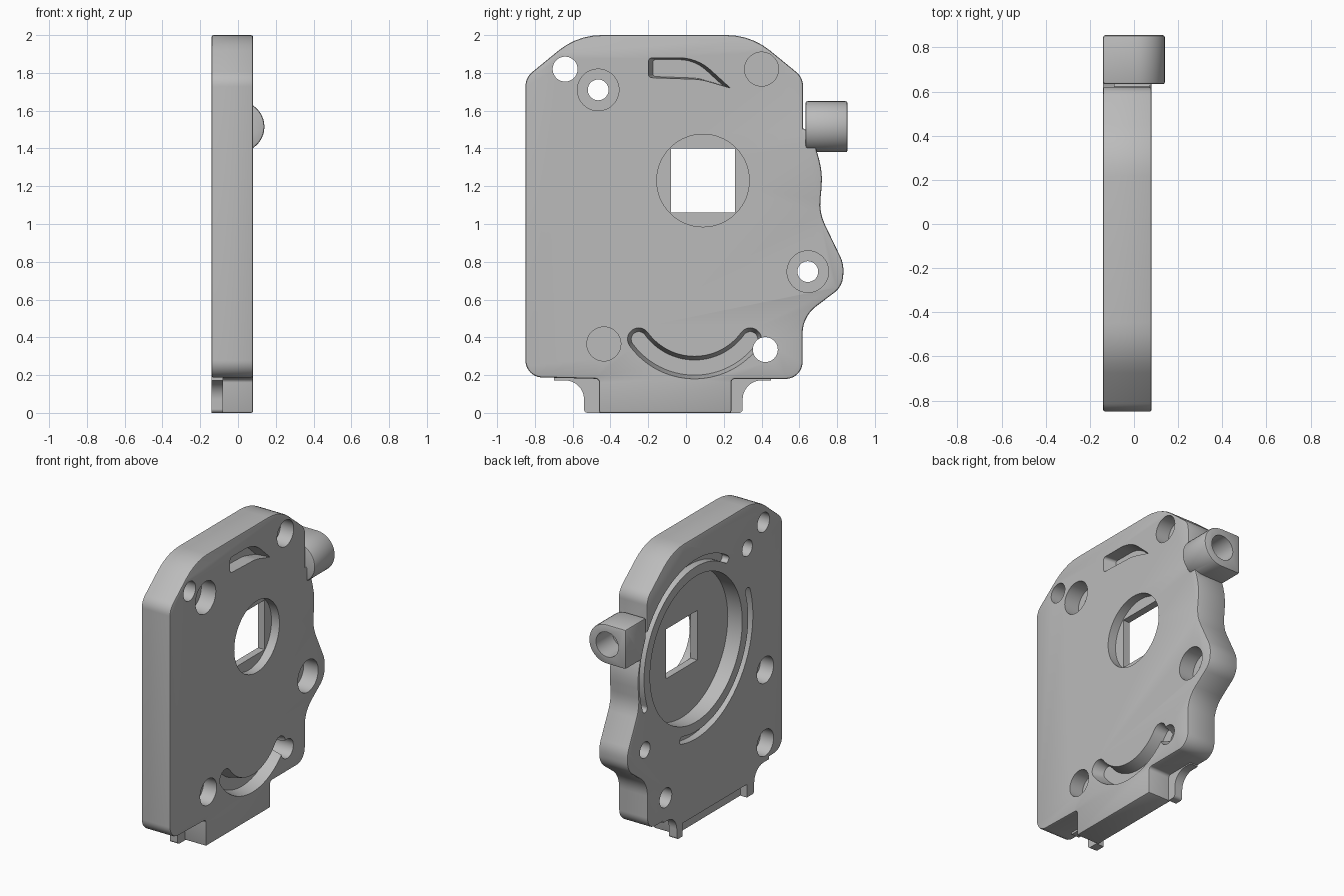
import bpy, bmesh, math
from mathutils import Vector

cube = bpy.data.objects.get("Cube")
if cube:
    bpy.data.objects.remove(cube, do_unlink=True)

grey = bpy.data.materials.new("plain_grey")
grey.use_nodes = True
grey.diffuse_color = (0.5, 0.5, 0.5, 1)
grey.node_tree.nodes["Principled BSDF"].inputs["Base Color"].default_value = (0.5, 0.5, 0.5, 1)

BACK, FRONT = -0.14, 0.08      # plate faces along x
CENTRE = (0.09, 1.23)          # main aperture in (y, z)


def fillet(corners):
    """Round each (u, v, radius) corner of a closed polygon."""
    out, n = [], len(corners)
    for i, (u, v, r) in enumerate(corners):
        p = Vector((u, v))
        if r == 0:
            out.append(p)
            continue
        a = (Vector(corners[i - 1][:2]) - p).normalized()
        b = (Vector(corners[(i + 1) % n][:2]) - p).normalized()
        half = a.angle(b) / 2
        c = p + (a + b).normalized() * (r / math.sin(half))
        s = p + a * (r / math.tan(half)) - c
        e = p + b * (r / math.tan(half)) - c
        turn = math.atan2(s.x * e.y - s.y * e.x, s.dot(e))
        steps = max(3, int(abs(turn) / 0.12))
        for k in range(steps + 1):
            t = turn * k / steps
            out.append(c + Vector((s.x * math.cos(t) - s.y * math.sin(t),
                                   s.x * math.sin(t) + s.y * math.cos(t))))
    return out


def circle(u, v, r, n=48):
    return [Vector((u + r * math.cos(2 * math.pi * k / n),
                    v + r * math.sin(2 * math.pi * k / n))) for k in range(n)]


def rect(u0, u1, v0, v1):
    return [Vector(p) for p in ((u0, v0), (u1, v0), (u1, v1), (u0, v1))]


def arc_slot(u, v, r, w, a0, a1, n=40):
    """Round-ended slot of half width w along an arc, angles in degrees."""
    a0, a1 = math.radians(a0), math.radians(a1)
    polar = lambda rad, a: Vector((u + rad * math.cos(a), v + rad * math.sin(a)))
    pts = [polar(r + w, a0 + (a1 - a0) * k / n) for k in range(n + 1)]
    for a, start in ((a1, a1), (a0, a0 + math.pi)):
        c = polar(r, a)
        pts += [c + Vector((math.cos(start + math.pi * k / 10),
                            math.sin(start + math.pi * k / 10))) * w for k in range(1, 10)]
        if a == a1:
            pts += [polar(r - w, a1 + (a0 - a1) * k / n) for k in range(n + 1)]
    return pts


def prism(name, pts, lo, hi, axis="x", pts_hi=None, bevel=0):
    """Extrude a profile along x (profile y, z) or along y (profile x, z)."""
    place = (lambda p, t: (t, p.x, p.y)) if axis == "x" else (lambda p, t: (p.x, t, p.y))
    bm = bmesh.new()
    a = [bm.verts.new(place(p, lo)) for p in pts]
    b = [bm.verts.new(place(p, hi)) for p in (pts_hi or pts)]
    bm.faces.new(a)
    bm.faces.new(b)
    for i in range(len(a)):
        j = (i + 1) % len(a)
        bm.faces.new((a[i], a[j], b[j], b[i]))
    bmesh.ops.recalc_face_normals(bm, faces=bm.faces)
    if bevel:
        rim = [e for e in bm.edges if e.calc_face_angle() > math.radians(50)]
        bmesh.ops.bevel(bm, geom=rim, offset=bevel, segments=2, profile=0.5, affect="EDGES")
    me = bpy.data.meshes.new(name)
    bm.to_mesh(me)
    bm.free()
    me.materials.append(grey)
    ob = bpy.data.objects.new(name, me)
    bpy.context.scene.collection.objects.link(ob)
    return ob


def combine(base, other, op="DIFFERENCE"):
    mod = base.modifiers.new("bool", "BOOLEAN")
    mod.object, mod.operation, mod.solver = other, op, "EXACT"
    bpy.context.view_layer.objects.active = base
    bpy.ops.object.modifier_apply(modifier=mod.name)
    bpy.data.objects.remove(other, do_unlink=True)


# plate with arched top, side ear and narrow foot tab
plate = prism("cover_plate", fillet([
    (-0.575, 2.0, 0.36), (0.345, 2.0, 0.36), (0.62, 1.775, 0.1),
    (0.62, 1.5, 0), (0.66, 1.5, 0), (0.725, 1.27, 0.4), (0.705, 1.06, 0.25),
    (0.835, 0.79, 0.17), (0.83, 0.67, 0.12), (0.617, 0.51, 0.18),
    (0.617, 0.18, 0.09), (0.24, 0.18, 0.02), (0.24, 0, 0), (-0.46, 0, 0),
    (-0.46, 0.18, 0.02), (-0.85, 0.19, 0.09), (-0.85, 1.775, 0.1)]),
    BACK, FRONT, bevel=0.01)

# wide rear flange on the tab, notched between its two feet
flange = prism("tab_flange", fillet([
    (0.45, 0.22, 0), (0.45, 0.172, 0), (0.3, 0.172, 0.1), (0.3, 0, 0.02),
    (-0.54, 0, 0.02), (-0.54, 0.172, 0.1), (-0.7, 0.172, 0), (-0.7, 0.22, 0)]), BACK, -0.08)
combine(plate, flange, "UNION")
combine(plate, prism("notch", rect(-0.46, 0.24, -0.1, 0.09), -0.3, -0.09))

# side boss, square at the rear and round at the front
boss = prism("side_boss", [Vector((BACK, 1.38)), Vector((0.005, 1.38))]
             + [Vector((0.005 + 0.135 * math.cos(t), 1.515 + 0.135 * math.sin(t)))
                for t in (math.pi * (k / 20 - 0.5) for k in range(1, 20))]
             + [Vector((0.005, 1.65)), Vector((BACK, 1.65))], 0.633, 0.855, "y", bevel=0.01)
combine(plate, boss, "UNION")
combine(plate, prism("boss_bore", circle(0, 1.515, 0.085), 0.68, 1.0, "y"))

# aperture: shallow front ring, square window, deep rear pocket
combine(plate, prism("front_ring", circle(*CENTRE, 0.245, 64), 0.02, 0.3))
combine(plate, prism("rear_pocket", circle(*CENTRE, 0.5, 96), -0.4, -0.03))
combine(plate, prism("window", rect(-0.08, 0.26, 1.06, 1.4), -0.3, 0.3))

# rear seal grooves
for a0, a1 in ((162, 285), (-20, 124)):
    combine(plate, prism("groove", arc_slot(*CENTRE, 0.59, 0.025, a0, a1), -0.3, BACK + 0.05))

# plain through holes
for y, z in ((-0.64, 1.82), (0.42, 0.335)):
    combine(plate, prism("hole", circle(y, z, 0.066), -0.3, 0.3))
# counterbored screw holes
for y, z in ((-0.465, 1.71), (0.645, 0.748)):
    combine(plate, prism("screw_head", circle(y, z, 0.11), -0.03, 0.3))
    combine(plate, prism("screw_hole", circle(y, z, 0.055), -0.3, 0.3))
# blind sockets, front then rear
for y, z in ((0.4, 1.82), (-0.435, 0.365)):
    combine(plate, prism("front_socket", circle(y, z, 0.09), -0.02, 0.3))
for y, z in ((-0.66, 0.8), (-0.66, 0.3)):
    combine(plate, prism("rear_socket", circle(y, z, 0.09), -0.3, -0.04))

# curved front slots with sloping walls
combine(plate, prism("lower_slot", arc_slot(0.045, 0.605, 0.365, 0.04, 216, 324), 0.0, FRONT + 0.001,
                     pts_hi=arc_slot(0.045, 0.605, 0.365, 0.06, 216, 324)))
mouth = fillet([(-0.2, 1.88, 0.02), (0.06, 1.88, 0.25), (0.235, 1.72, 0),
                (0.08, 1.765, 0.3), (-0.2, 1.775, 0.02)])
mid = Vector((-0.04, 1.815))
combine(plate, prism("upper_slot", [mid + (p - mid) * 0.85 for p in mouth], 0.0, FRONT + 0.001,
                     pts_hi=mouth))

# smooth curved walls, sharp rims
bpy.ops.object.select_all(action="DESELECT")
plate.select_set(True)
bpy.context.view_layer.objects.active = plate
bpy.ops.object.shade_smooth_by_angle(angle=math.radians(25))
